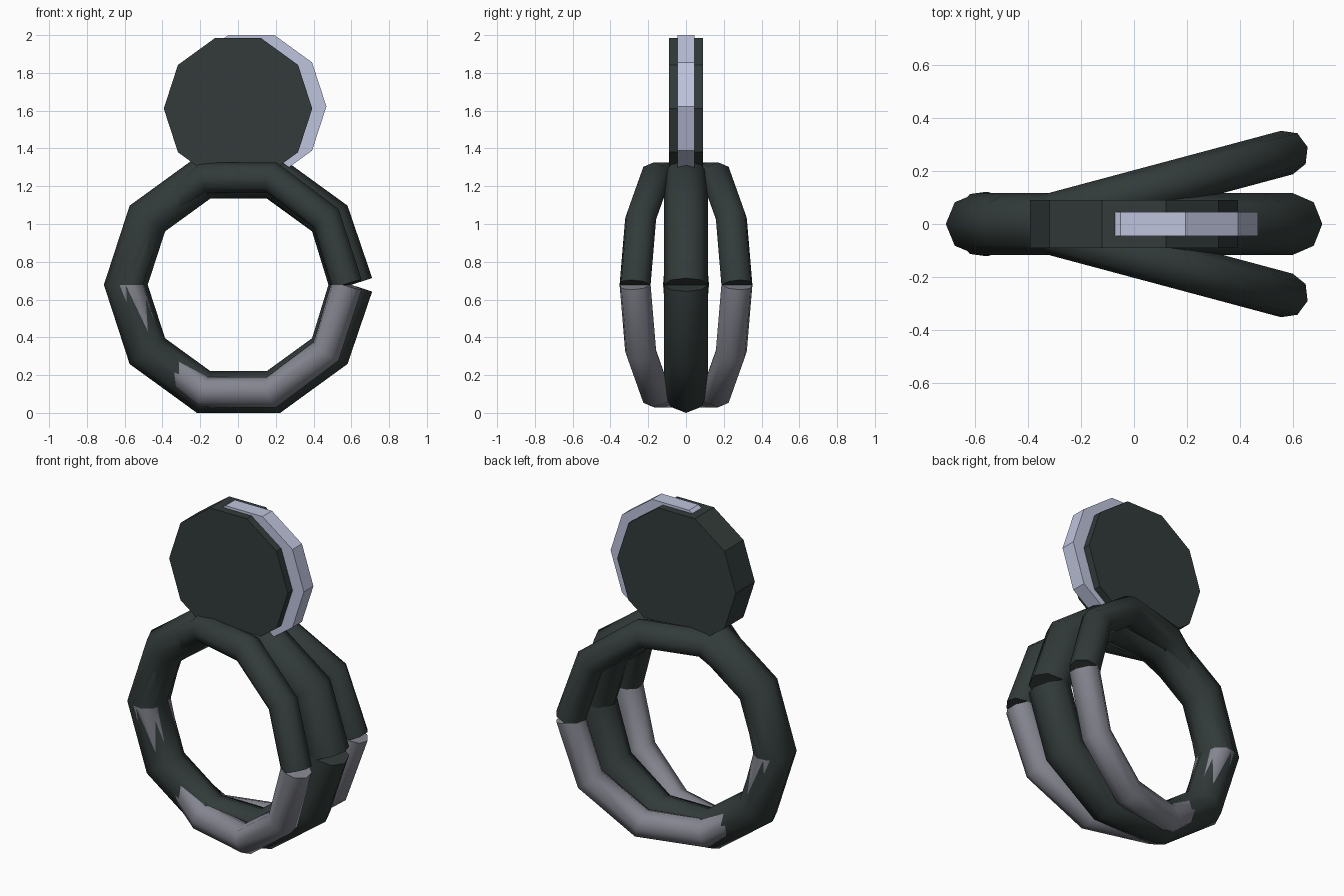
import bpy, bmesh, math
from mathutils import Vector, Matrix

if "Cube" in bpy.data.objects:
    bpy.data.objects.remove(bpy.data.objects["Cube"])

def material(name, rgb):
    m = bpy.data.materials.new(name)
    m.diffuse_color = (*rgb, 1)
    m.use_nodes = True
    m.node_tree.nodes["Principled BSDF"].inputs["Base Color"].default_value = m.diffuse_color
    return m

DARK = material("dark green grey", (0.032, 0.044, 0.042))
GREY = material("mid grey", (0.23, 0.235, 0.275))
LIGHT = material("pale blue grey", (0.52, 0.55, 0.72))

CZ = 0.678      # height of ring centres
R = 0.597       # ring path radius
SEG = 10        # straight segments per ring
SIDES = 8       # sides of the tube section

def finish(bm, name, mats, smooth):
    bmesh.ops.recalc_face_normals(bm, faces=bm.faces)
    me = bpy.data.meshes.new(name)
    bm.to_mesh(me)
    bm.free()
    for m in mats:
        me.materials.append(m)
    ob = bpy.data.objects.new(name, me)
    bpy.context.collection.objects.link(ob)
    if smooth:
        bpy.ops.object.select_all(action='DESELECT')
        ob.select_set(True)
        bpy.context.view_layer.objects.active = ob
        bpy.ops.object.shade_smooth_by_angle(angle=math.radians(60))
    return ob

def split_ring(name, tube, centre, turn, lower):
    """Ten-segment tube ring, open at +x, its ends cut square to the segments."""
    bm = bmesh.new()
    place = Matrix.Translation(centre) @ Matrix.Rotation(turn, 4, 'Z')
    loops = []
    for i in range(SEG + 1):
        a = i * math.tau / SEG
        tilt = a + (math.pi / SEG if i == 0 else -math.pi / SEG if i == SEG else 0)
        mid = Vector((math.cos(a), 0, math.sin(a))) * R
        out = Vector((math.cos(tilt), 0, math.sin(tilt)))
        loop = []
        for j in range(SIDES):
            b = j * math.tau / SIDES
            p = mid + out * (tube * math.cos(b)) + Vector((0, tube * math.sin(b), 0))
            loop.append(bm.verts.new(place @ p))
        loops.append(loop)
    for i in range(SEG):
        for j in range(SIDES):
            k = (j + 1) % SIDES
            f = bm.faces.new((loops[i][j], loops[i][k], loops[i + 1][k], loops[i + 1][j]))
            f.material_index = int(i >= SEG // 2)   # lower half
    bm.faces.new(loops[0])
    bm.faces.new(loops[-1]).material_index = 1
    return finish(bm, name, [DARK, lower], True)

def disc(name, x, z, radius, depth, mat):
    bm = bmesh.new()
    bmesh.ops.create_cone(bm, cap_ends=True, segments=10, radius1=radius, radius2=radius, depth=depth)
    # put a vertex on +x, then stand the disc upright
    v = max(bm.verts, key=lambda p: p.co.x).co
    spin = Matrix.Rotation(-math.atan2(v.y, v.x), 4, 'Z')
    bm.transform(Matrix.Translation((x, 0, z)) @ Matrix.Rotation(math.pi / 2, 4, 'X') @ spin)
    return finish(bm, name, [mat], False)

# Three rings: thick one in the middle, two thinner ones fanned out
split_ring("middle_ring", 0.116, (0.003, 0, CZ), 0, DARK)
for side, label in ((-1, "front_ring"), (1, "back_ring")):
    split_ring(label, 0.085, (0, side * 0.115, CZ), side * math.radians(15), GREY)

# Top knob with a thinner pale disc offset to the right
disc("top_disc", 0, 1.611, 0.393, 0.18, DARK)
disc("pale_disc", 0.071, 1.622, 0.397, 0.09, LIGHT)
